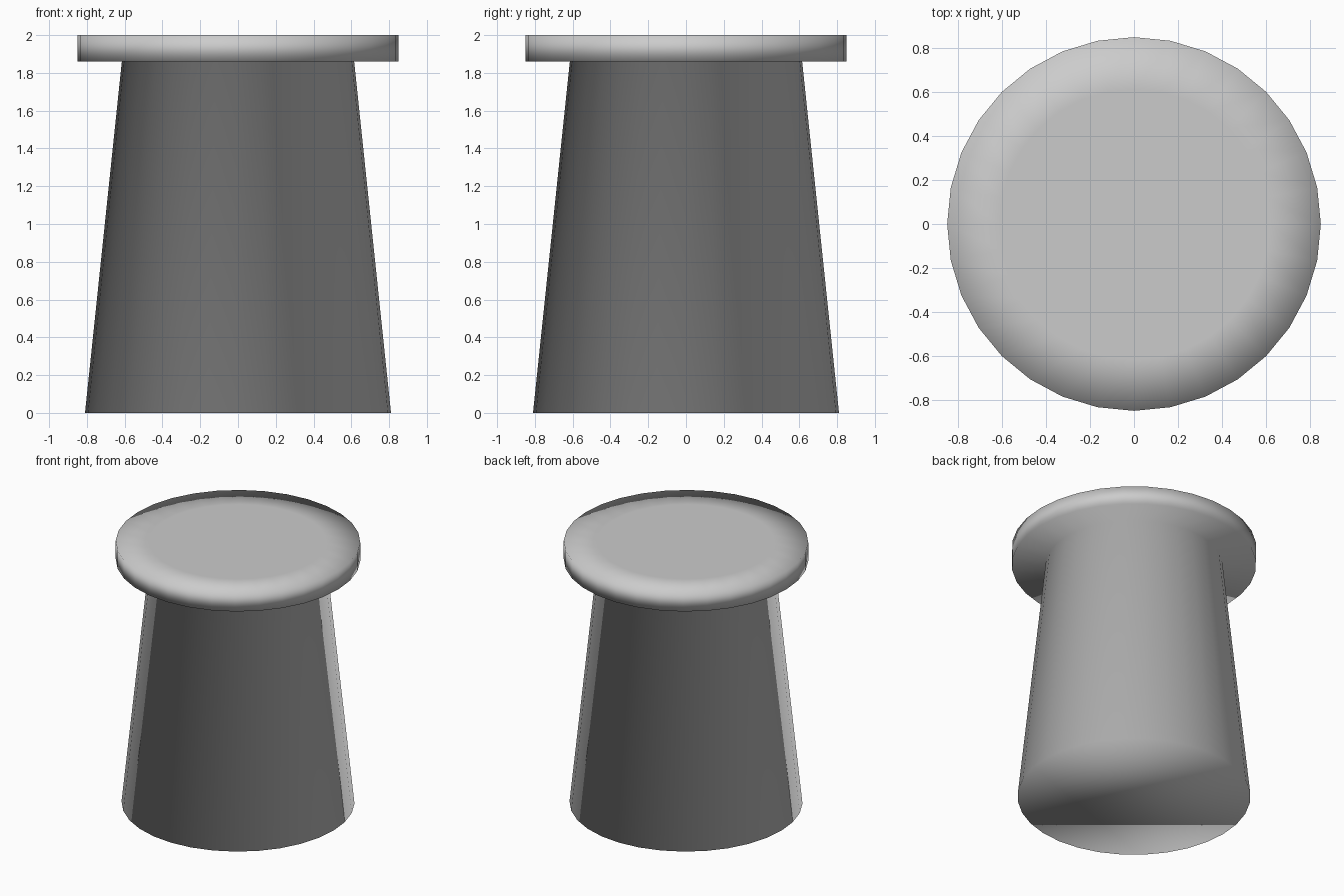
import bpy, bmesh
from math import cos, sin, tau

if "Cube" in bpy.data.objects:
    bpy.data.objects.remove(bpy.data.objects["Cube"])

SIDES = 32


def turned(name, profile):
    """Spin a (radius, height) profile round z and cap both ends."""
    bm = bmesh.new()
    rings = [[bm.verts.new((r * cos(tau * i / SIDES), r * sin(tau * i / SIDES), z))
              for i in range(SIDES)] for r, z in profile]
    for low, high in zip(rings, rings[1:]):
        for i in range(SIDES):
            j = (i + 1) % SIDES
            bm.faces.new((low[i], low[j], high[j], high[i]))
    bm.faces.new(rings[0][::-1])
    bm.faces.new(rings[-1])
    # The shading is soft across every edge
    for face in bm.faces:
        face.smooth = True
    mesh = bpy.data.meshes.new(name)
    bm.to_mesh(mesh)
    bm.free()
    obj = bpy.data.objects.new(name, mesh)
    bpy.context.collection.objects.link(obj)
    return obj


# Tapered pedestal with an overhanging round top, one continuous surface
turned("pedestal", [
    (0.81, 0.0),     # base
    (0.615, 1.86),   # neck under the top
    (0.85, 1.86),    # underside of the rim
    (0.85, 2.0),     # upper rim
    (0.615, 2.0),    # inner loop of the flat top
])
